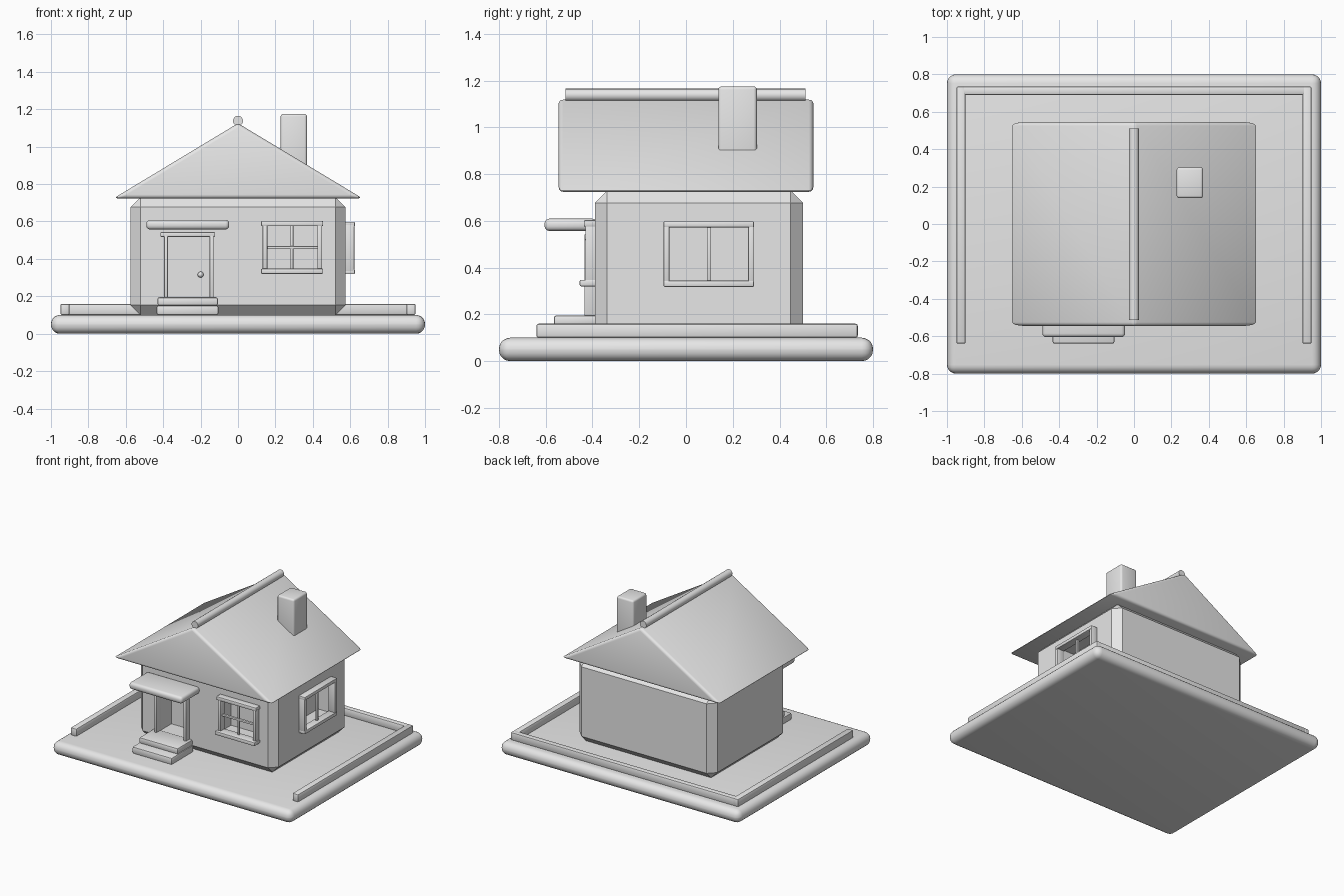
import bpy, bmesh, math
from mathutils import Matrix

if "Cube" in bpy.data.objects:
    bpy.data.objects.remove(bpy.data.objects["Cube"])

grey = bpy.data.materials.new("plain_grey")
grey.diffuse_color = (0.8, 0.8, 0.8, 1)
grey.use_nodes = True
grey.node_tree.nodes["Principled BSDF"].inputs["Base Color"].default_value = grey.diffuse_color


def finish(name, bm, bevel=0.0, segments=3, smooth=True):
    """Bevel every edge, make the object and smooth its rounded edges."""
    if bevel:
        bmesh.ops.bevel(bm, geom=bm.edges[:], offset=bevel, segments=segments,
                        profile=0.5, affect='EDGES', clamp_overlap=True)
    bmesh.ops.recalc_face_normals(bm, faces=bm.faces[:])
    mesh = bpy.data.meshes.new(name)
    bm.to_mesh(mesh)
    bm.free()
    mesh.materials.append(grey)
    ob = bpy.data.objects.new(name, mesh)
    bpy.context.collection.objects.link(ob)
    if smooth:
        bpy.ops.object.select_all(action='DESELECT')
        ob.select_set(True)
        bpy.context.view_layer.objects.active = ob
        bpy.ops.object.shade_smooth_by_angle(angle=math.radians(35))
    return ob


def box(name, x, y, z, bevel=0.0, segments=3, smooth=True):
    """Box between the given (low, high) limits."""
    bm = bmesh.new()
    bmesh.ops.create_cube(bm, size=1)
    for v in bm.verts:
        v.co = [lim[0] if c < 0 else lim[1] for c, lim in zip(v.co, (x, y, z))]
    return finish(name, bm, bevel, segments, smooth)


# Ground slab with full-round edges
box("ground_slab", (-1, 1), (-0.8, 0.8), (0, 0.1), 0.048, 5)

# Low border rails on three sides
for side, s in (("left", -1), ("right", 1)):
    box(side + "_border", sorted((s * 0.9, s * 0.95)), (-0.64, 0.735), (0.1, 0.16), 0.01, 2)
box("back_border", (-0.94, 0.94), (0.69, 0.735), (0.1, 0.16), 0.01, 2)

# Chamfered house body with recesses for the door and windows
house = box("house_walls", (-0.575, 0.575), (-0.39, 0.5), (0.1, 0.73), 0.053, 1, False)
recesses = (
    ("door_recess", (-0.38, -0.15), (-0.5, -0.25), (0.19, 0.53)),
    ("front_window_recess", (0.145, 0.435), (-0.5, -0.29), (0.335, 0.59)),
    ("side_window_recess", (0.475, 0.7), (-0.08, 0.275), (0.33, 0.585)),
)
for name, x, y, z in recesses:
    cutter = box(name, x, y, z, smooth=False)
    cutter.hide_render = True
    mod = house.modifiers.new(name, 'BOOLEAN')
    mod.operation = 'DIFFERENCE'
    mod.solver = 'EXACT'
    mod.object = cutter
    bpy.context.view_layer.objects.active = house
    bpy.ops.object.modifier_apply(modifier=name)
    bpy.data.objects.remove(cutter)

# Gable roof prism
bm = bmesh.new()
gables = [[bm.verts.new((x, y, z)) for x, z in ((-0.665, 0.724), (0.665, 0.724), (0, 1.125))]
          for y in (-0.545, 0.545)]
for g in gables:
    bm.faces.new(g)
for i in range(3):
    j = (i + 1) % 3
    bm.faces.new((gables[0][i], gables[0][j], gables[1][j], gables[1][i]))
finish("gable_roof", bm, 0.02, 3)

# Ridge pole and chimney
bm = bmesh.new()
bmesh.ops.create_cone(bm, cap_ends=True, segments=16, radius1=0.027, radius2=0.027, depth=1.025,
                      matrix=Matrix.Translation((0, -0.002, 1.138)) @ Matrix.Rotation(math.pi / 2, 4, 'X'))
finish("ridge_pole", bm)
box("chimney", (0.228, 0.369), (0.138, 0.303), (0.8, 1.175), 0.014)

# Door frame, knob, canopy and steps
box("door_jamb_left", (-0.395, -0.375), (-0.435, -0.38), (0.19, 0.53), 0.004, 2)
box("door_jamb_right", (-0.152, -0.13), (-0.435, -0.38), (0.19, 0.53), 0.004, 2)
box("door_lintel", (-0.415, -0.122), (-0.435, -0.38), (0.518, 0.543), 0.005, 2)
bm = bmesh.new()
bmesh.ops.create_uvsphere(bm, u_segments=16, v_segments=8, radius=0.016,
                          matrix=Matrix.Translation((-0.2, -0.258, 0.316)))
finish("door_knob", bm)
box("door_canopy", (-0.49, -0.047), (-0.605, -0.38), (0.557, 0.609), 0.02)
box("lower_step", (-0.435, -0.105), (-0.64, -0.38), (0.1, 0.152), 0.01, 2)
box("upper_step", (-0.43, -0.108), (-0.565, -0.38), (0.15, 0.195), 0.01, 2)

# Front window frame with crossed bars
for side, x in (("left", 0.132), ("right", 0.424)):
    box("front_window_jamb_" + side, (x, x + 0.025), (-0.43, -0.38), (0.34, 0.585), 0.004, 2)
box("front_window_header", (0.123, 0.455), (-0.437, -0.38), (0.575, 0.603), 0.006, 2)
box("front_window_sill", (0.123, 0.455), (-0.455, -0.38), (0.32, 0.348), 0.006, 2)
box("front_window_upright_bar", (0.281, 0.296), (-0.41, -0.395), (0.345, 0.58), 0.003, 2)
box("front_window_cross_bar", (0.15, 0.43), (-0.413, -0.395), (0.453, 0.468), 0.003, 2)

# Side window frame with one upright bar
for side, y in (("front", -0.096), ("back", 0.266)):
    box("side_window_jamb_" + side, (0.565, 0.622), (y, y + 0.025), (0.33, 0.585), 0.004, 2)
for part, z in (("header", 0.572), ("sill", 0.318)):
    box("side_window_" + part, (0.565, 0.625), (-0.096, 0.291), (z, z + 0.026), 0.005, 2)
box("side_window_upright_bar", (0.58, 0.597), (0.09, 0.107), (0.335, 0.58), 0.003, 2)
